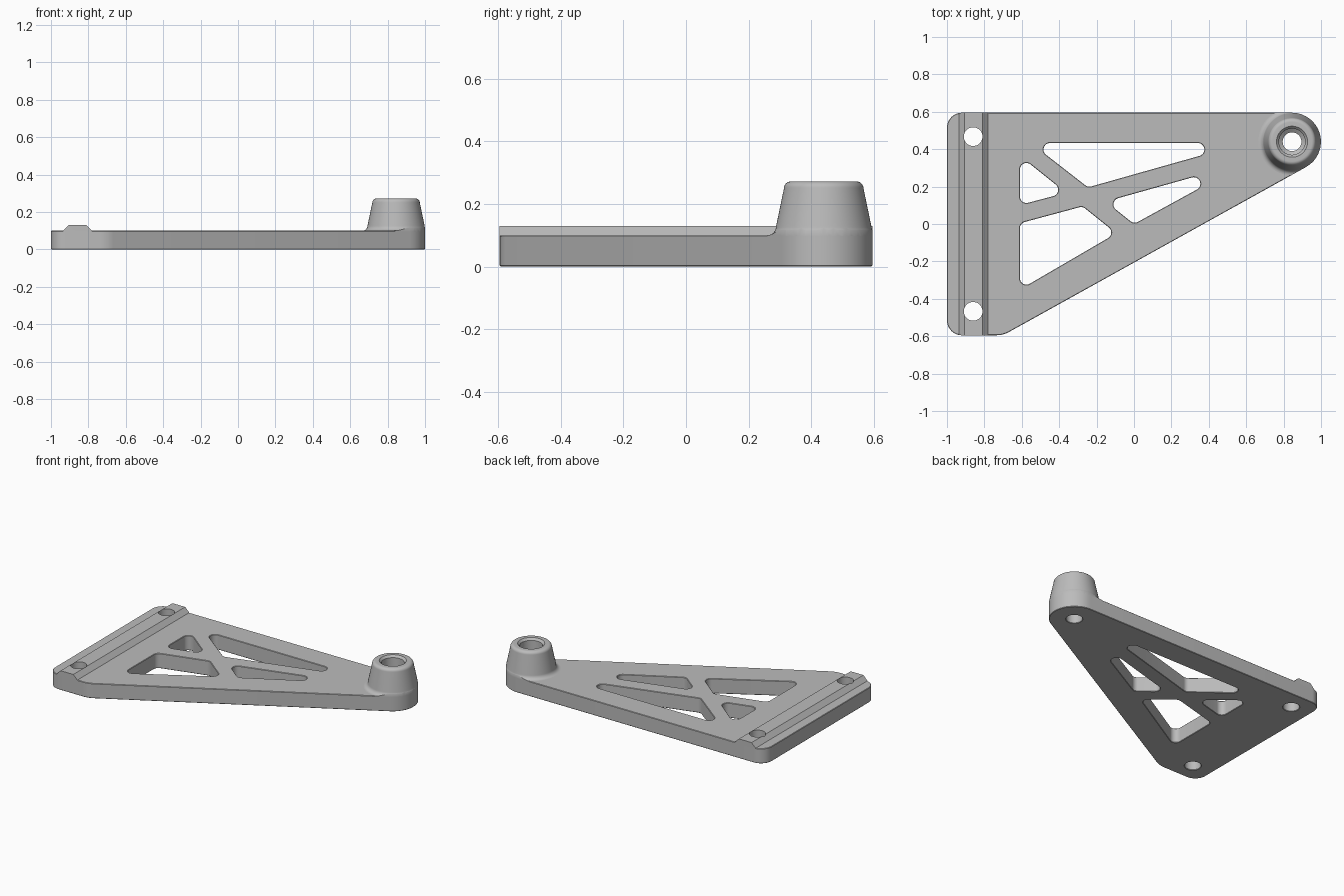
import bpy, bmesh, math
from mathutils import Vector

cube = bpy.data.objects.get("Cube")
if cube:
    bpy.data.objects.remove(cube)

grey = bpy.data.materials.new("light grey")
grey.use_nodes = True
colour = (0.5, 0.5, 0.5, 1)
grey.diffuse_color = colour
grey.node_tree.nodes["Principled BSDF"].inputs["Base Color"].default_value = colour

H = 0.1                      # plate thickness
EDGE = 0.595                 # half depth of the plate
BOSS = (0.845, 0.44)         # boss axis
BOSS_R = 0.155


def finish(name, bm):
    bmesh.ops.recalc_face_normals(bm, faces=bm.faces)
    mesh = bpy.data.meshes.new(name)
    bm.to_mesh(mesh)
    bm.free()
    mesh.materials.append(grey)
    ob = bpy.data.objects.new(name, mesh)
    bpy.context.collection.objects.link(ob)
    return ob


def rounded(corners, radii, steps=12):
    """Polygon with every corner replaced by a tangent arc."""
    pts, n = [], len(corners)
    for i, c in enumerate(corners):
        p = Vector(c)
        a = (Vector(corners[i - 1]) - p).normalized()
        b = (Vector(corners[(i + 1) % n]) - p).normalized()
        half, r = a.angle(b) / 2, radii[i]
        centre = p + (a + b).normalized() * r / math.sin(half)
        start = p + a * r / math.tan(half) - centre
        end = p + b * r / math.tan(half) - centre
        sweep = start.angle_signed(end)
        for k in range(steps + 1):
            t = -sweep * k / steps
            pts.append((centre.x + start.x * math.cos(t) - start.y * math.sin(t),
                        centre.y + start.x * math.sin(t) + start.y * math.cos(t)))
    return pts


def prism(name, pts, z0, z1):
    bm = bmesh.new()
    face = bm.faces.new([bm.verts.new((x, y, z0)) for x, y in pts])
    ext = bmesh.ops.extrude_face_region(bm, geom=[face])
    top = [v for v in ext["geom"] if isinstance(v, bmesh.types.BMVert)]
    bmesh.ops.translate(bm, verts=top, vec=(0, 0, z1 - z0))
    return finish(name, bm)


def lathe(name, profile, centre, steps=64):
    """Closed ring made by spinning a closed (radius, z) profile."""
    bm = bmesh.new()
    rings = []
    for k in range(steps):
        t = 2 * math.pi * k / steps
        rings.append([bm.verts.new((centre[0] + r * math.cos(t),
                                    centre[1] + r * math.sin(t), z)) for r, z in profile])
    n = len(profile)
    for k in range(steps):
        a, b = rings[k], rings[(k + 1) % steps]
        for i in range(n):
            j = (i + 1) % n
            bm.faces.new((a[i], b[i], b[j], a[j]))
    return finish(name, bm)


def circle(centre, r, steps=40):
    return [(centre[0] + r * math.cos(2 * math.pi * k / steps),
             centre[1] + r * math.sin(2 * math.pi * k / steps)) for k in range(steps)]


def apply(ob, mod):
    bpy.context.view_layer.objects.active = ob
    bpy.ops.object.modifier_apply(modifier=mod.name)


def boolean(ob, tool, operation):
    mod = ob.modifiers.new("cut", 'BOOLEAN')
    mod.operation, mod.object, mod.solver = operation, tool, 'EXACT'
    apply(ob, mod)


def smooth(ob):
    bpy.ops.object.select_all(action='DESELECT')
    ob.select_set(True)
    bpy.context.view_layer.objects.active = ob
    bpy.ops.object.shade_smooth_by_angle(angle=math.radians(30))


# Base plate, with its rounded tip around the boss
outline = rounded([(-1, EDGE), (-1, -EDGE), (-0.70, -EDGE), (1.443, EDGE)],
                  [0.08, 0.08, 0.15, BOSS_R], 16)
plate = prism("base_plate", outline, 0, H)
trim = prism("outline_trim", outline, -0.1, 0.5)

# Triangular lightening windows and screw holes
windows = [
    [(-0.551, 0.433), (0.594, 0.433), (-0.246, 0.196)],
    [(-0.61, 0.364), (-0.364, 0.167), (-0.61, 0.102)],
    [(-0.61, 0.004), (-0.275, 0.094), (-0.095, -0.05), (-0.61, -0.35)],
    [(-0.15, 0.12), (0.604, 0.331), (0, 0)],
]
cutters = [prism("window_cutter", rounded(w, [0.035] * len(w)), -0.1, 0.5) for w in windows]
screws = [prism("screw_cutter", circle((-0.86, s * 0.467), 0.05), -0.1, 0.5) for s in (-1, 1)]
bore = prism("bore_cutter", circle(BOSS, 0.05, 64), -0.1, 0.5)
for c in cutters + screws + [bore]:
    boolean(plate, c, 'DIFFERENCE')
bevel = plate.modifiers.new("edge", 'BEVEL')
bevel.width, bevel.segments = 0.004, 1
bevel.limit_method, bevel.angle_limit = 'ANGLE', math.radians(60)
apply(plate, bevel)

# Raised mounting rail along the left edge
bm = bmesh.new()
rail = [(-0.935, H - 0.005), (-0.935, H), (-0.905, 0.13), (-0.81, 0.13), (-0.78, H), (-0.78, H - 0.005)]
face = bm.faces.new([bm.verts.new((x, -EDGE, z)) for x, z in rail])
ext = bmesh.ops.extrude_face_region(bm, geom=[face])
bmesh.ops.translate(bm, vec=(0, 2 * EDGE, 0),
                    verts=[v for v in ext["geom"] if isinstance(v, bmesh.types.BMVert)])
rail = finish("mounting_rail", bm)
boolean(rail, trim, 'INTERSECT')
for c in screws:
    boolean(rail, c, 'DIFFERENCE')

# Tapered boss with a fillet foot, rounded lip and stepped bore
foot = [(0.18 - 0.028 * math.sin(t), H + 0.03 * (1 - math.cos(t)))
        for t in [math.pi / 2 * k / 8 for k in range(9)]]
lip = [(0.105 + 0.022 * math.cos(t), 0.25 + 0.022 * math.sin(t))
       for t in [math.pi / 2 * k / 8 for k in range(9)]]
inside = [(0.083, 0.272), (0.07, 0.258), (0.07, 0.2), (0.05, 0.185), (0.05, H - 0.003)]
boss = lathe("boss", [(0.18, H - 0.003)] + foot + lip + inside, BOSS)
boolean(boss, trim, 'INTERSECT')

for c in cutters + screws + [bore, trim]:
    bpy.data.objects.remove(c)
for ob in (plate, rail, boss):
    smooth(ob)
